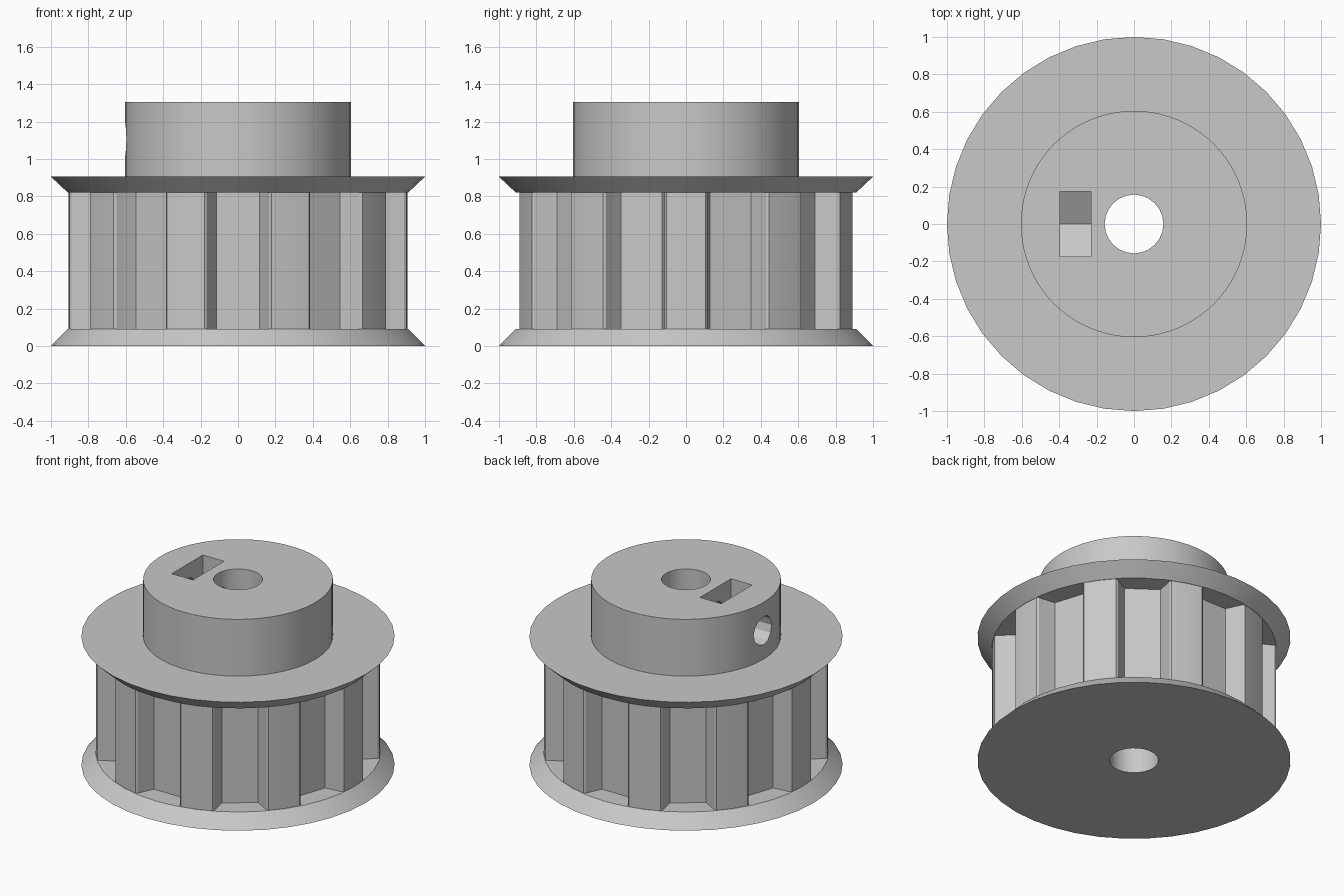
import bpy
import bmesh
from math import sin, cos, radians, tau, pi
from mathutils import Matrix, Vector

cube = bpy.data.objects.get("Cube")
if cube:
    bpy.data.objects.remove(cube, do_unlink=True)

TEETH = 10
BASE_TOP, RIM_LOW, RIM_TOP, HUB_TOP = 0.09, 0.82, 0.905, 1.305
BODY_R, FLANGE_R, HUB_R, BORE_R = 0.907, 1.0, 0.605, 0.157
SCREW_Z = (RIM_TOP + HUB_TOP) / 2

grey = bpy.data.materials.new("plain grey")
grey.use_nodes = True
grey.diffuse_color = (0.58, 0.58, 0.58, 1)
grey.node_tree.nodes["Principled BSDF"].inputs["Base Color"].default_value = (0.58, 0.58, 0.58, 1)


def finish(name, bm):
    bmesh.ops.recalc_face_normals(bm, faces=bm.faces)
    mesh = bpy.data.meshes.new(name)
    bm.to_mesh(mesh)
    bm.free()
    mesh.materials.append(grey)
    obj = bpy.data.objects.new(name, mesh)
    bpy.context.collection.objects.link(obj)
    return obj


def cone(name, r_low, r_high, z_low, z_high, sides):
    bm = bmesh.new()
    bmesh.ops.create_cone(bm, cap_ends=True, segments=sides, radius1=r_low, radius2=r_high,
                          depth=z_high - z_low,
                          matrix=Matrix.Translation((0, 0, (z_low + z_high) / 2))
                          @ Matrix.Rotation(pi / 2, 4, "Z"))
    return finish(name, bm)


def prism(name, outline, offset):
    bm = bmesh.new()
    face = bm.faces.new([bm.verts.new(p) for p in outline])
    top = bmesh.ops.extrude_face_region(bm, geom=[face], use_keep_orig=True)["geom"]
    verts = [v for v in top if isinstance(v, bmesh.types.BMVert)]
    bmesh.ops.translate(bm, verts=verts, vec=offset)
    return finish(name, bm)


def cut(obj, *cutters):
    for cutter in cutters:
        mod = obj.modifiers.new("cut", "BOOLEAN")
        mod.operation = "DIFFERENCE"
        mod.solver = "EXACT"
        mod.object = cutter
        with bpy.context.temp_override(object=obj, active_object=obj, selected_objects=[obj]):
            bpy.ops.object.modifier_apply(modifier=mod.name)


# Toothed body: half of one groove (offset, radius), mirrored and repeated
half_groove = [(0.115, 0.77), (0.158, 0.862), (0.165, 0.88), (0.178, 0.889)]
groove = [(-x, r) for x, r in reversed(half_groove)] + half_groove
outline = []
for i in range(TEETH):
    turn = Matrix.Rotation(tau * i / TEETH, 3, "Z")
    outline += [turn @ Vector((-x, r, BASE_TOP)) for x, r in groove]
    crown = radians(90 + 180 / TEETH)
    outline.append(turn @ Vector((BODY_R * cos(crown), BODY_R * sin(crown), BASE_TOP)))
body = prism("toothed_body", outline, (0, 0, RIM_LOW - BASE_TOP))

# Sloped flanges and hub
lower = cone("lower_flange", FLANGE_R, 0.91, 0, BASE_TOP, 40)
upper = cone("upper_flange", 0.91, FLANGE_R, RIM_LOW, RIM_TOP, 40)
hub = cone("hub", HUB_R, HUB_R, RIM_TOP - 0.04, HUB_TOP, 80)

# Shaft bore, nut slot with a pointed floor, and radial screw hole
bore = cone("bore_cutter", BORE_R, BORE_R, -0.2, 1.6, 24)
slot_w = 0.1725
slot = prism("nut_slot_cutter",
             [(-0.395, y, z) for y, z in ((0, SCREW_Z - slot_w / cos(pi / 6)),
                                          (slot_w, SCREW_Z - 0.1), (slot_w, 1.6),
                                          (-slot_w, 1.6), (-slot_w, SCREW_Z - 0.1))],
             (0.165, 0, 0))
screw = prism("screw_hole_cutter",
              [(-0.8, 0.1 * cos(tau * i / 12), SCREW_Z + 0.1 * sin(tau * i / 12)) for i in range(12)],
              (0.8, 0, 0))

for part in (body, lower, upper, hub):
    cut(part, bore)
cut(hub, slot, screw)
for cutter in (bore, slot, screw):
    bpy.data.objects.remove(cutter, do_unlink=True)

# Soften only the gentle curves
for part in (body, lower, upper, hub):
    with bpy.context.temp_override(object=part, active_object=part, selected_objects=[part],
                                   selected_editable_objects=[part]):
        bpy.ops.object.shade_smooth_by_angle(angle=radians(20))
